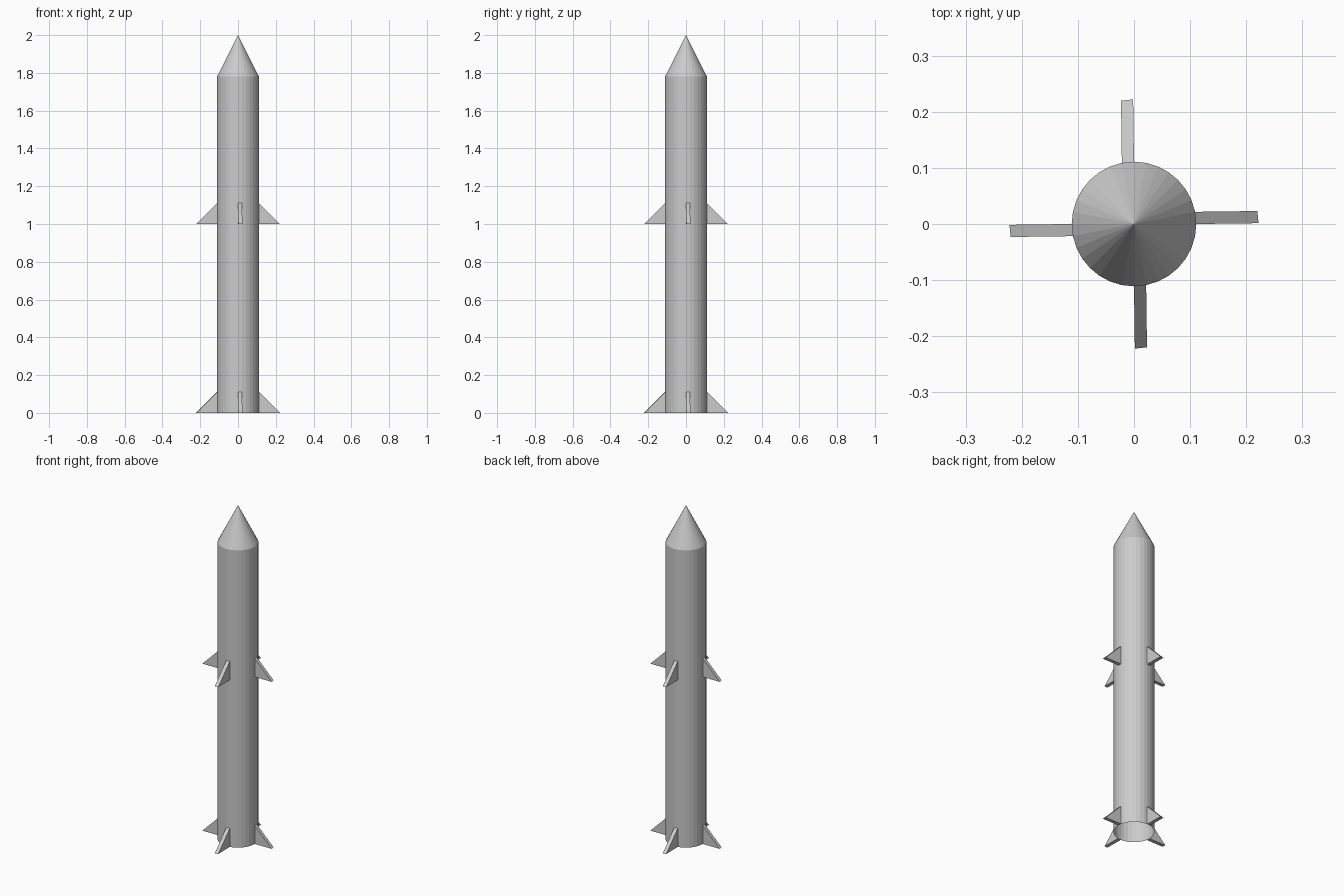
import bpy, bmesh
from math import sin, cos, pi
from mathutils import Matrix, Vector

if "Cube" in bpy.data.objects:
    bpy.data.objects.remove(bpy.data.objects["Cube"])

SIDES = 32
R = 0.111
SHOULDER = 1.78
TIP = 2.0
FIN = 0.111      # fin height and reach


def make_object(name, bm):
    bmesh.ops.recalc_face_normals(bm, faces=bm.faces)
    mesh = bpy.data.meshes.new(name)
    bm.to_mesh(mesh)
    bm.free()
    obj = bpy.data.objects.new(name, mesh)
    bpy.context.collection.objects.link(obj)
    return obj


def ring(bm, z):
    return [bm.verts.new((R * cos(2 * pi * i / SIDES), R * sin(2 * pi * i / SIDES), z))
            for i in range(SIDES)]


# Body tube, open at the bottom
bm = bmesh.new()
low, high = ring(bm, 0), ring(bm, SHOULDER)
for i in range(SIDES):
    j = (i + 1) % SIDES
    bm.faces.new((low[i], low[j], high[j], high[i]))
make_object("body_tube", bm)

# Nose cone
bm = bmesh.new()
base = ring(bm, SHOULDER)
apex = bm.verts.new((0, 0, TIP))
for i in range(SIDES):
    bm.faces.new((base[i], base[(i + 1) % SIDES], apex))
make_object("nose_cone", bm)


# Triangular fin, one body facet wide, standing on that facet
def add_fin(name, z, turn):
    bm = bmesh.new()
    sides = []
    for a in (0, 2 * pi / SIDES):
        root = Vector((R * cos(a), R * sin(a), z))
        outer = root + Vector((FIN, 0.0015, 0))
        top = root + Vector((0, 0, FIN))
        sides.append([bm.verts.new(p) for p in (root, outer, top)])
    a, b = sides
    bm.faces.new(a)
    bm.faces.new(b[::-1])
    bm.faces.new((a[0], a[1], b[1], b[0]))
    bm.faces.new((a[1], a[2], b[2], b[1]))
    bm.transform(Matrix.Rotation(turn, 4, 'Z'))
    make_object(name, bm)


# Two sets of four fins
for label, z in (("tail_fin", 0.0), ("middle_fin", 1.0)):
    for k in range(4):
        add_fin(f"{label}_{k + 1}", z, k * pi / 2)
